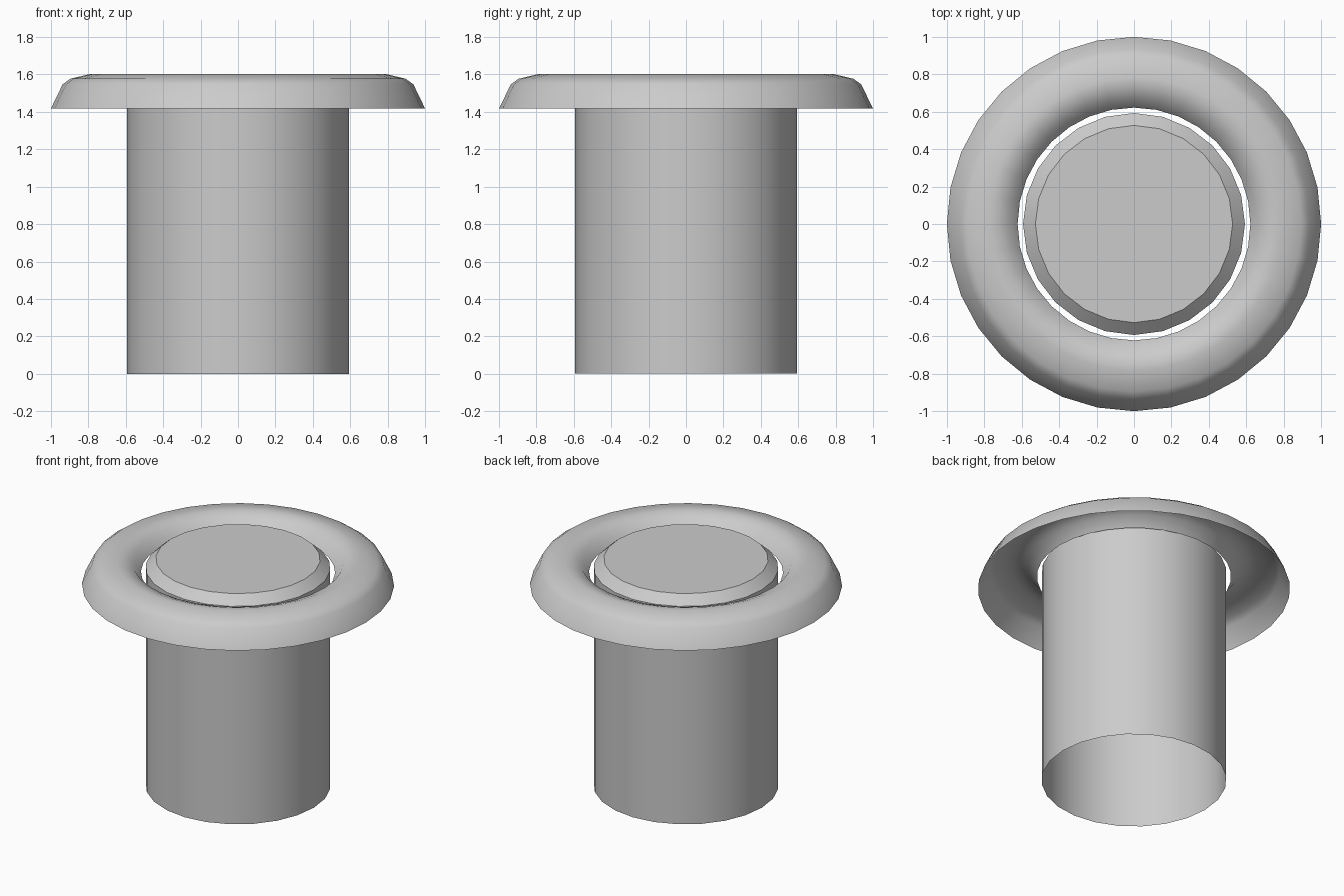
import bpy, bmesh, math

if "Cube" in bpy.data.objects:
    bpy.data.objects.remove(bpy.data.objects["Cube"])


def lathe(name, profile, sides, cap_last=False, smooth_angle=40):
    """Revolve an (r, z) profile around z; optionally close the last ring."""
    bm = bmesh.new()
    rings = []
    for r, z in profile:
        rings.append([bm.verts.new((r * math.cos(2 * math.pi * i / sides),
                                    r * math.sin(2 * math.pi * i / sides), z))
                      for i in range(sides)])
    for a, b in zip(rings, rings[1:]):
        for i in range(sides):
            j = (i + 1) % sides
            bm.faces.new((a[i], a[j], b[j], b[i]))
    if cap_last:
        bm.faces.new(rings[-1])
    mesh = bpy.data.meshes.new(name)
    bm.to_mesh(mesh)
    bm.free()
    obj = bpy.data.objects.new(name, mesh)
    bpy.context.collection.objects.link(obj)
    bpy.ops.object.select_all(action='DESELECT')
    obj.select_set(True)
    bpy.context.view_layer.objects.active = obj
    bpy.ops.object.shade_smooth_by_angle(angle=math.radians(smooth_angle))
    return obj


# Plunger: tube open at the bottom, with a chamfered flat top
lathe("button_plunger", [(0.593, 0.0), (0.593, 1.54), (0.527, 1.60)], 24,
      cap_last=True, smooth_angle=30)

# Collar: rounded open shell around the plunger
lathe("collar_ring", [(1.0, 1.417), (0.937, 1.547), (0.895, 1.577),
                      (0.785, 1.603), (0.74, 1.60), (0.675, 1.575),
                      (0.622, 1.507)], 32, smooth_angle=60)
